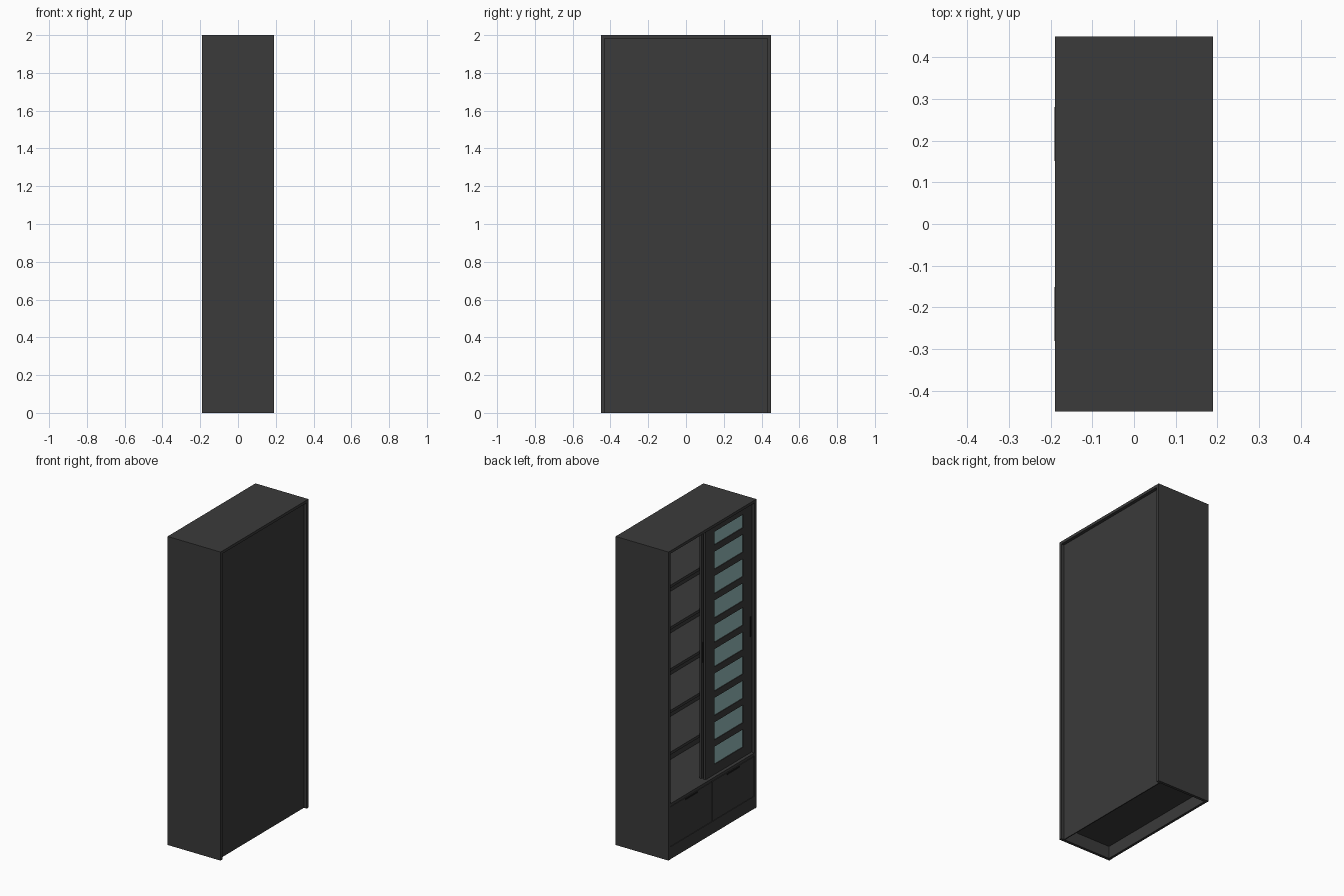
import bpy

cube = bpy.data.objects.get("Cube")
if cube:
    bpy.data.objects.remove(cube, do_unlink=True)


def material(name, r, g, b):
    m = bpy.data.materials.new(name)
    m.use_nodes = True
    m.diffuse_color = (r, g, b, 1)
    bsdf = next(n for n in m.node_tree.nodes if n.type == 'BSDF_PRINCIPLED')
    bsdf.inputs["Base Color"].default_value = (r, g, b, 1)
    return m


CHARCOAL = material("charcoal wood", 0.043, 0.043, 0.043)
GLASS = material("pale teal glass", 0.30, 0.50, 0.49)
BLACK = material("black metal", 0.012, 0.012, 0.012)


def box(name, x, y, z, mat=CHARCOAL):
    """Box from (min, max) pairs on each axis."""
    spans = (x, y, z)
    bpy.ops.mesh.primitive_cube_add(size=1, location=[(a + b) / 2 for a, b in spans])
    ob = bpy.context.object
    ob.name = name
    ob.scale = [b - a for a, b in spans]
    bpy.ops.object.transform_apply(location=False, rotation=False, scale=True)
    ob.data.materials.append(mat)
    return ob


# Overall sizes: the doors open towards -x
DEPTH, HALF, TOP, T = 0.19, 0.45, 2.0, 0.018
FRONT = -DEPTH
INNER = HALF - T
CEILING = TOP - T
KICK, BASE = 0.08, 0.36
BACK = DEPTH - 0.02
inside = (-INNER, INNER)

# Carcass
box("top_panel", (FRONT, DEPTH), (-HALF, HALF), (CEILING, TOP))
box("left_side_panel", (FRONT, DEPTH), (INNER, HALF), (0, CEILING))
box("right_side_panel", (FRONT, DEPTH), (-HALF, -INNER), (0, CEILING))
box("back_panel", (BACK - 0.006, BACK), inside, (0, CEILING))
box("bottom_panel", (FRONT + T, BACK - 0.006), inside, (KICK, KICK + T))
box("kick_board", (FRONT + 0.002, FRONT + T), inside, (0, KICK))
box("cabinet_floor", (FRONT + 0.002, BACK - 0.006), inside, (BASE - T, BASE))

# Shelves, set back behind the sliding doors
SHELVES = 5
for i in range(1, SHELVES + 1):
    z = BASE + (CEILING - BASE) * i / (SHELVES + 1)
    box(f"shelf_{i}", (FRONT + 0.07, BACK - 0.006), inside, (z - T / 2, z + T / 2))

# Drawers with slim pulls
for side, name in ((1, "left"), (-1, "right")):
    y = sorted((side * 0.002, side * (INNER - 0.002)))
    box(f"{name}_drawer_front", (FRONT + 0.002, FRONT + T), y,
        (KICK + 0.003, BASE - T - 0.003))
    mid = sum(y) / 2
    box(f"{name}_drawer_pull", (FRONT - 0.001, FRONT + 0.004),
        (mid - 0.065, mid + 0.065), (0.325, 0.335), BLACK)


def sliding_door(name, x0, handle_y):
    """Framed glass door with evenly spaced cross bars."""
    x = (x0, x0 + 0.016)
    y0, y1 = -INNER + 0.001, 0.043
    z0, z1 = BASE + 0.003, CEILING - 0.003
    stile = 0.09
    low, high = 0.428, 1.936
    opening = (y0 + stile, y1 - stile)
    box(name + "_right_stile", x, (y0, opening[0]), (z0, z1))
    box(name + "_left_stile", x, (opening[1], y1), (z0, z1))
    box(name + "_bottom_rail", x, opening, (z0, low))
    box(name + "_top_rail", x, opening, (high, z1))
    for i in range(1, 10):
        z = low + 0.158 * i
        box(f"{name}_bar_{i}", x, opening, (z - 0.043, z))
    box(name + "_glass", (x0 + 0.005, x0 + 0.011), opening, (low, high), GLASS)
    box(name + "_handle", (x0 - 0.004, x0 + 0.002),
        (handle_y - 0.006, handle_y + 0.006), (1.115, 1.245), BLACK)


# Both doors are slid to the same side
sliding_door("front_door", FRONT + 0.02, -0.417)
sliding_door("rear_door", FRONT + 0.047, 0.032)
